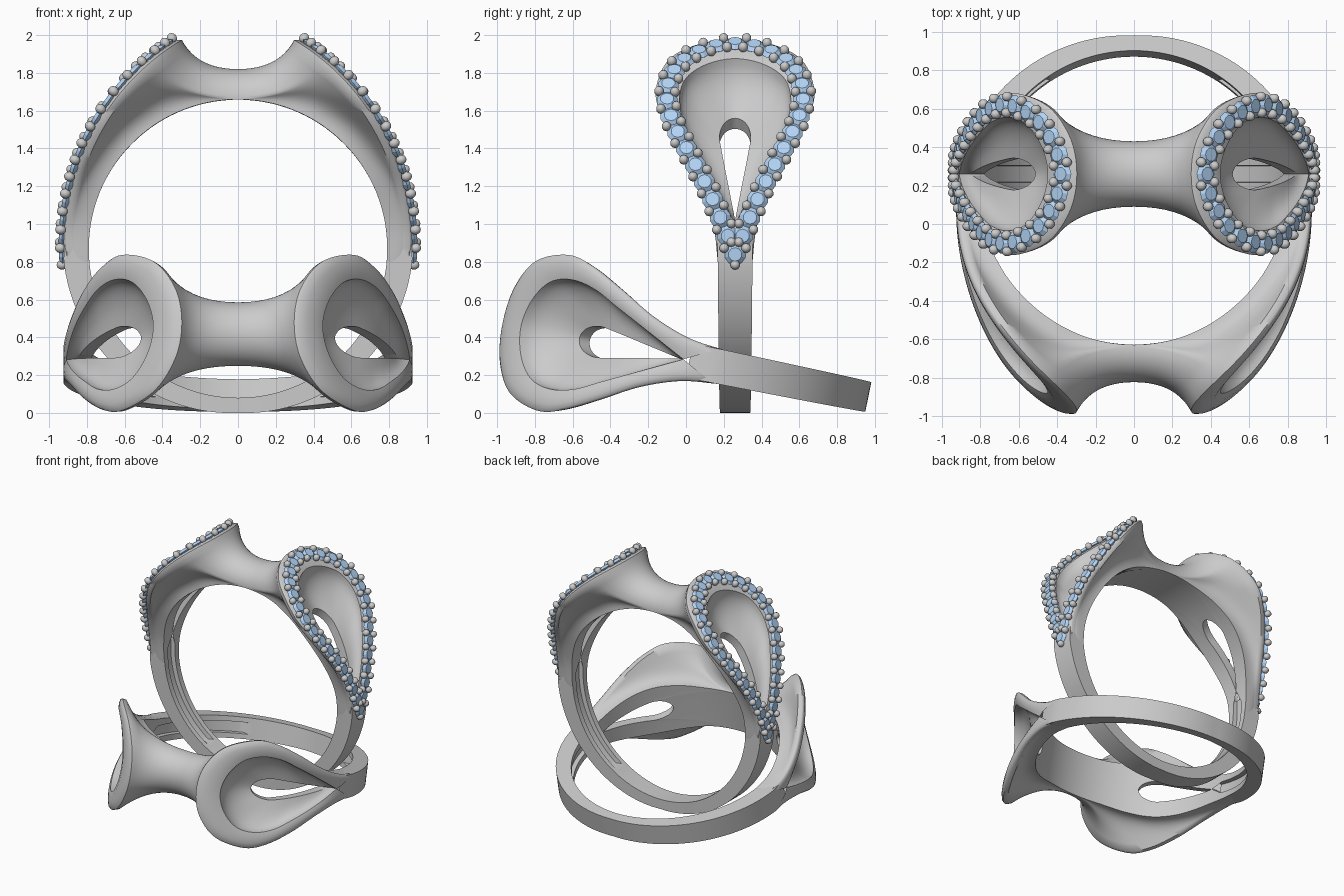
import bpy, bmesh
from math import sin, cos, sqrt, acos, pi, radians
from mathutils import Vector, Matrix

if "Cube" in bpy.data.objects:
    bpy.data.objects.remove(bpy.data.objects["Cube"])

RI = 0.79            # finger hole radius
RC = 0.87            # ring centre above its lowest point


def spline(pts, steps=24):
    """Catmull-Rom path through 2D points; starts level when the first point is on the axis."""
    p = [Vector(q) for q in pts]
    first = Vector((p[1].x, -p[1].y)) if p[0].y == 0 else 2 * p[0] - p[1]
    p = [first] + p + [2 * p[-1] - p[-2]]
    out = []
    for a, b, c, d in zip(p, p[1:], p[2:], p[3:]):
        for k in range(steps):
            t = k / steps
            out.append(0.5 * (2 * b + (c - a) * t + (2 * a - 5 * b + 4 * c - d) * t * t
                              + (3 * b - a - 3 * c + d) * t ** 3))
    return out + [p[-2]]


def sample(path, u):
    """Point at fraction u of the path length."""
    lens = [(b - a).length for a, b in zip(path, path[1:])]
    left = u * sum(lens)
    for a, b, l in zip(path, path[1:], lens):
        if left <= l:
            return a.lerp(b, left / l if l else 0)
        left -= l
    return path[-1].copy()


def surf(z, a, drop=0):
    """Point and normal on the curved face that carries the teardrop rim."""
    R = 1.27
    x = sqrt(R * R - (z - 0.9) ** 2)
    n = Vector((x, 0, z - 0.9)) / R
    return Vector((x - 0.345, a, z - RC)) - n * drop, n


def polar(th, a, r):
    return Vector((r * sin(th), a, r * cos(th)))


def bez(a, b, c, n):
    return [a * (1 - t) ** 2 + b * 2 * t * (1 - t) + c * t * t for t in (k / n for k in range(n + 1))]


# teardrop outlines as (height, half width), from top to tip
OUTER = spline([(1.99, 0), (1.965, .2), (1.88, .355), (1.72, .42), (1.58, .39), (1.4, .30), (1.2, .19), (1.0, .118), (.82, .092)])
INNER = spline([(1.885, 0), (1.855, .15), (1.78, .26), (1.67, .295), (1.54, .27), (1.4, .20), (1.2, .10), (1.0, 0)])
HOLE = spline([(1.56, 0), (1.535, .055), (1.47, .082), (1.38, .07), (1.2, .035), (1.02, 0)])
GEMS = spline([(1.95, 0), (1.92, .16), (1.84, .295), (1.7, .36), (1.55, .335), (1.4, .26), (1.2, .152), (1.0, .065), (.84, 0)])
# edge of the band against the finger as (angle, half width)
EDGE = spline([(0, .17), (.3, .174), (.55, .195), (.8, .205), (1.05, .18), (1.4, .115), (1.66, .092)])
S0 = 0.25


def head_row(s):
    """One section of the flared cup: hole, bowl, rim, back, finger side."""
    o, i, h = sample(OUTER, s), sample(INNER, s), sample(HOLE, s)
    th = acos((h.x - RC) / 0.86)
    hole, under = polar(th, h.y, 0.86), polar(th, h.y, RI)
    rim_in = surf(i.x, i.y, 0.012)[0]
    rad = Vector((rim_in.x, 0, rim_in.z))
    row = bez(hole, rim_in - rad.normalized() * 0.62 * (rad.length - 0.86), rim_in, 8)
    for f, d in ((.3, 0), (.65, 0), (.9, .006)):
        m = i.lerp(o, f)
        row.append(surf(m.x, m.y, d)[0])
    row.append(surf(o.x, o.y, 0.018)[0])
    back = surf(o.x, o.y - 0.006 * min(1, s * 6), 0.05)[0]
    if s <= S0:
        ph = pi / 2 * s / S0
        eth, ea = 0, .17 * sin(ph)
        base = Vector((0, ea, RI + .16 * cos(ph)))
    else:
        v = (s - S0) / (1 - S0)
        eth, ea = sample(EDGE, 1 - (1 - v) ** 1.12)
        base = polar(eth, ea, RI)
    k = min(1, max(0, (s - S0 + .03) / .28))
    k = k * k * (3 - 2 * k)
    br = Vector((base.x, 0, base.z))
    rise = max(0, Vector((back.x, 0, back.z)).length - br.length)
    ctrl = (base + Vector((.7 * (back.x - base.x), 0, 0))).lerp(base + br.normalized() * .72 * rise, k)
    row += bez(back, ctrl, base, 10)
    inner = [polar(eth + (th - eth) * t, ea + (h.y - ea) * t, RI) for t in (q / 7 for q in range(8))]
    return row, inner + [hole]


def skin(bm, rows):
    vs = [[bm.verts.new(p) for p in r] for r in rows]
    for a, b in zip(vs, vs[1:]):
        for j in range(len(a) - 1):
            bm.faces.new((a[j], a[j + 1], b[j + 1], b[j]))
    return vs


def add_object(name, bm, angle, mat=None):
    me = bpy.data.meshes.new(name)
    bm.to_mesh(me)
    bm.free()
    ob = bpy.data.objects.new(name, me)
    bpy.context.collection.objects.link(ob)
    if mat:
        me.materials.append(mat)
    if angle:
        bpy.ops.object.select_all(action='DESELECT')
        ob.select_set(True)
        bpy.context.view_layer.objects.active = ob
        bpy.ops.object.shade_smooth_by_angle(angle=radians(angle))
    ob.modifiers.new("mirror", 'MIRROR')
    return ob


# half of the ring body: flared head plus shank
bm = bmesh.new()
N = 60
half = [head_row(k / N) for k in range(N + 1)]
flip = lambda r: [Vector((p.x, -p.y, p.z)) for p in r]
for part in (0, 1):
    skin(bm, [flip(h[part]) for h in half[:0:-1]] + [h[part] for h in half])
bmesh.ops.remove_doubles(bm, verts=bm.verts, dist=1e-4)

rows = []
for k in range(41):
    d = 84 + 96 * k / 40
    t = max(0, (d - 94) / 86)
    ro, w = .925 - .001 * max(0, 94 - d) - .055 * t, .092 - .013 * t
    g = .035 if d < 145 else 0          # recess on the finger side
    th = radians(d)
    prof = [(w, ro), (-w, ro), (-w, RI), (-.045, RI), (-.042, RI + g), (.042, RI + g), (.045, RI), (w, RI), (w, ro)]
    rows.append([polar(th, a, r) for a, r in prof])
vs = skin(bm, rows)
bm.faces.new(vs[0][:-1])
bmesh.ops.remove_doubles(bm, verts=bm.verts, dist=1e-5)
for v in bm.verts:
    if abs(v.co.x) < 1e-4:
        v.co.x = 0
bmesh.ops.recalc_face_normals(bm, faces=bm.faces)
upright = add_object("upright_ring", bm, 50)

# plain second ring lies down and shares the body
lying = upright.copy()
lying.name = "lying_ring"
bpy.context.collection.objects.link(lying)

# gems and prong beads around the teardrop rim
blue = bpy.data.materials.new("gem_blue")
blue.diffuse_color = (0.45, 0.66, 0.92, 1)
blue.use_nodes = True
blue.node_tree.nodes["Principled BSDF"].inputs["Base Color"].default_value = blue.diffuse_color
gem_bm, bead_bm = bmesh.new(), bmesh.new()
path3 = [surf(*q)[0] for q in GEMS]
M = 15


def frame(p, n):
    return Matrix.Translation(p) @ n.to_track_quat('Z', 'Y').to_matrix().to_4x4()


def bead(p, n):
    bmesh.ops.create_uvsphere(bead_bm, u_segments=10, v_segments=7, radius=.026,
                              matrix=frame(p, n) @ Matrix.Diagonal((1, 1, 1.1, 1)))


def gem(p, n):
    for r1, r2, depth, z in ((.057, .036, .018, .015), (.008, .057, .04, -.014)):
        bmesh.ops.create_cone(gem_bm, cap_ends=True, segments=10, radius1=r1, radius2=r2,
                              depth=depth, matrix=frame(p, n) @ Matrix.Translation((0, 0, z)))


for k in range(M + 1):
    for sy in ((1,) if k in (0, M) else (1, -1)):
        p = sample(path3, k / M)
        p, n = surf(p.z + RC, p.y * sy)
        gem(p, n)
for k in range(M):
    u = (k + .5) / M
    p = sample(path3, u)
    tan = (sample(path3, u + .01) - sample(path3, u - .01)).normalized()
    n = surf(p.z + RC, p.y)[1]
    side = tan.cross(n)
    for off in (-.042, .042):
        q = p + side * off + n * .016
        for sy in (1, -1):
            bead(Vector((q.x, q.y * sy, q.z)), n)
tip, n = surf(.785, 0)
bead(tip + n * .012, n)
gems = add_object("rim_gems", gem_bm, 0, blue)
beads = add_object("prong_beads", bead_bm, 60)

# placement
for ob in (upright, gems, beads):
    ob.location = (0, .26, RC)
lying.location = (0, .112, .258)
lying.rotation_euler = (radians(78.5), 0, 0)
